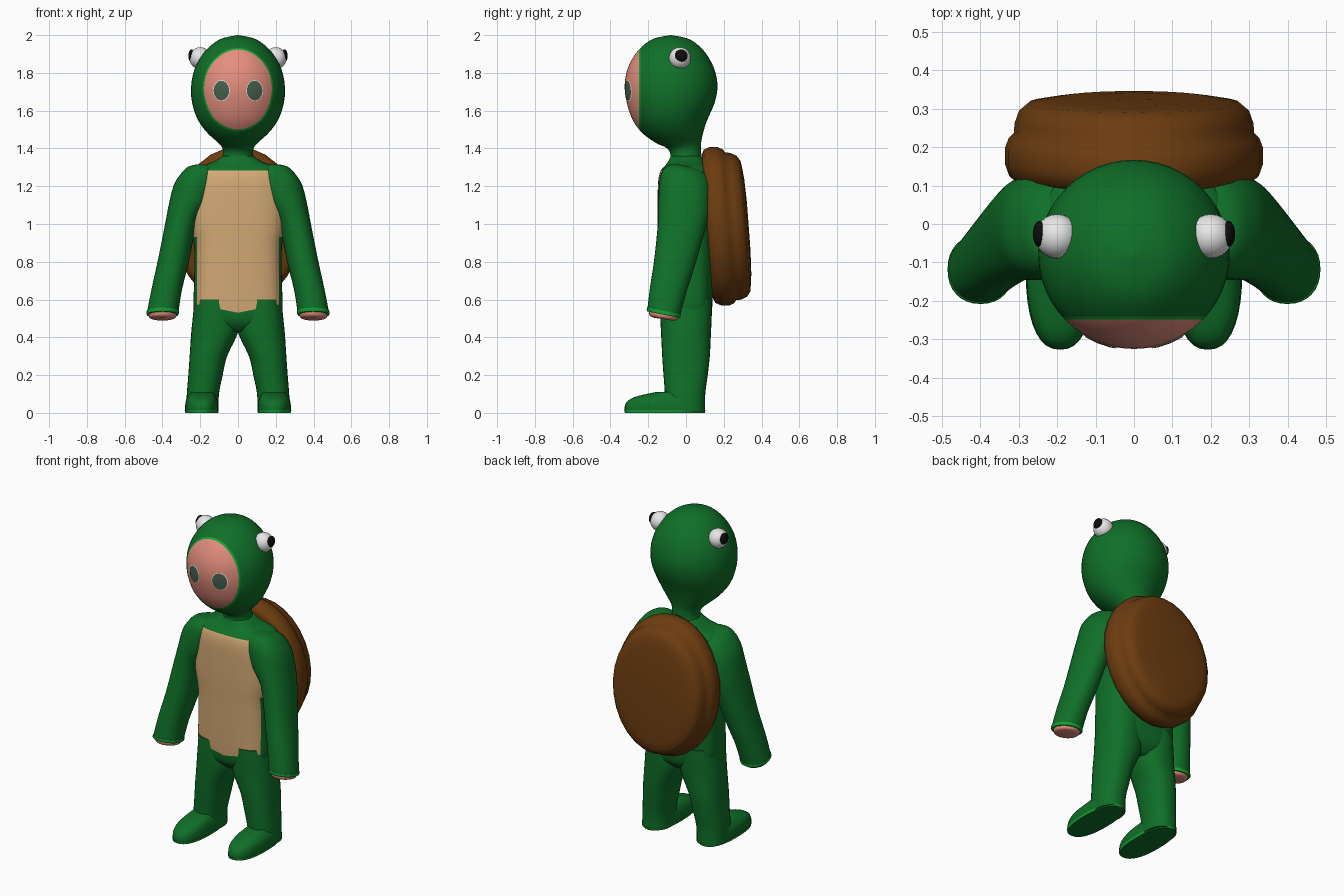
import bpy, bmesh, math
from mathutils import Vector
from mathutils.bvhtree import BVHTree

if "Cube" in bpy.data.objects:
    bpy.data.objects.remove(bpy.data.objects["Cube"])


def material(name, rgb):
    m = bpy.data.materials.new(name)
    m.diffuse_color = (*rgb, 1)
    m.use_nodes = True
    m.node_tree.nodes["Principled BSDF"].inputs["Base Color"].default_value = m.diffuse_color
    return m


GREEN = material("green", (0.005, 0.16, 0.022))
TRIM = material("bright green", (0.006, 0.36, 0.035))
BROWN = material("brown", (0.15, 0.045, 0.005))
TAN = material("tan", (0.66, 0.40, 0.18))
PINK = material("pink", (0.78, 0.27, 0.21))
WHITE = material("white", (0.8, 0.8, 0.8))
BLACK = material("black", (0.004, 0.004, 0.004))
GREY = material("grey green", (0.065, 0.12, 0.075))


def finish(bm, name, mats, angle=50):
    bmesh.ops.recalc_face_normals(bm, faces=bm.faces)
    me = bpy.data.meshes.new(name)
    bm.to_mesh(me)
    bm.free()
    for m in mats:
        me.materials.append(m)
    ob = bpy.data.objects.new(name, me)
    bpy.context.collection.objects.link(ob)
    bpy.ops.object.select_all(action='DESELECT')
    bpy.context.view_layer.objects.active = ob
    ob.select_set(True)
    bpy.ops.object.shade_smooth_by_angle(angle=math.radians(angle))
    return ob


def smooth_rings(rings, steps):
    """Catmull-Rom interpolation between section rings."""
    out = []
    for i in range(len(rings) - 1):
        p0, p1 = rings[max(i - 1, 0)], rings[i]
        p2, p3 = rings[i + 1], rings[min(i + 2, len(rings) - 1)]
        for k in range(steps):
            t = k / steps
            out.append([0.5 * (2 * b + (c - a) * t + (2 * a - 5 * b + 4 * c - d) * t * t
                               + (3 * b - a - 3 * c + d) * t ** 3)
                        for a, b, c, d in zip(p0, p1, p2, p3)])
    return out + [rings[-1]]


def loft(rings, side=1, power=2.0, n=40, steps=3, slope=0.0):
    """Skin rings of (z, centre x, centre y, radius x, radius y)."""
    bm = bmesh.new()
    rows = []
    for z, cx, cy, rx, ry in smooth_rings(rings, steps):
        row = []
        for i in range(n):
            a = 2 * math.pi * i / n
            c, s = math.cos(a), math.sin(a)
            x = math.copysign(abs(c) ** (2 / power), c) * max(rx, 0.002)
            y = math.copysign(abs(s) ** (2 / power), s) * max(ry, 0.002)
            row.append(bm.verts.new((side * (cx + x), cy + y, z + slope * y)))
        rows.append(row)
    for r0, r1 in zip(rows, rows[1:]):
        for i in range(n):
            j = (i + 1) % n
            bm.faces.new((r0[i], r0[j], r1[j], r1[i]))
    bm.faces.new(rows[0])
    bm.faces.new(rows[-1])
    return bm


def cut(bm, co, no):
    bmesh.ops.bisect_plane(bm, geom=bm.verts[:] + bm.edges[:] + bm.faces[:],
                           plane_co=co, plane_no=no)


# Hooded head and neck, with the face opening cut at the front
head = loft([(1.30, 0, 0, .105, .10), (1.36, 0, 0, .082, .082), (1.40, 0, -.01, .082, .09),
             (1.43, 0, -.04, .105, .12), (1.48, 0, -.07, .16, .16), (1.55, 0, -.085, .212, .197),
             (1.64, 0, -.081, .243, .232), (1.73, 0, -.079, .248, .246),
             (1.82, 0, -.08, .230, .230), (1.90, 0, -.08, .186, .188),
             (1.955, 0, -.08, .132, .135), (1.985, 0, -.08, .077, .08), (2.0, 0, -.08, .0, .0)],
            n=48)
for y in (-.240, -.249):
    cut(head, (0, y, 0), (0, 1, 0))
for f in head.faces:
    y = f.calc_center_median().y
    f.material_index = 2 if y < -.249 else 1 if y < -.240 else 0
surface = BVHTree.FromBMesh(head)


# Face eyes: thin discs wrapped on the face
def face_disc(name, cx, cz, rx, rz, lift, mat):
    bm = bmesh.new()
    rows = []
    for k in (0.02, .35, .7, 1):
        row = []
        for i in range(24):
            a = math.tau * i / 24
            x, z = cx + k * rx * math.cos(a), cz + k * rz * math.sin(a)
            hit = surface.ray_cast(Vector((x, -1, z)), Vector((0, 1, 0)))[0]
            row.append(bm.verts.new((x, hit.y - lift, z)))
        rows.append(row)
    bm.faces.new(rows[0])
    for r0, r1 in zip(rows, rows[1:]):
        for i in range(24):
            j = (i + 1) % 24
            bm.faces.new((r0[i], r0[j], r1[j], r1[i]))
    ob = finish(bm, name, [mat])
    # keep the open disc facing forwards
    if ob.data.polygons[0].normal.y > 0:
        ob.data.flip_normals()


finish(head, "hooded_head", [GREEN, TRIM, PINK])


def ellipsoid(name, centre, radii, mat):
    bm = bmesh.new()
    bmesh.ops.create_uvsphere(bm, u_segments=24, v_segments=14, radius=1)
    bmesh.ops.scale(bm, vec=radii, verts=bm.verts)
    bmesh.ops.translate(bm, vec=centre, verts=bm.verts)
    finish(bm, name, [mat])


# Torso with a tan belly panel
torso = loft([(.43, 0, 0, .08, .08), (.47, 0, 0, .17, .12), (.53, 0, 0, .232, .137),
              (.70, 0, 0, .232, .143), (.88, 0, 0, .232, .147), (1.0, 0, 0, .252, .15),
              (1.15, 0, 0, .255, .15), (1.23, 0, 0, .25, .147), (1.28, 0, 0, .235, .135),
              (1.305, 0, 0, .205, .115), (1.325, 0, 0, .14, .098), (1.36, 0, 0, .08, .08)],
             power=3, n=56)
for s in (-1, 1):
    cut(torso, (s * .216, 0, 0), (1, 0, 0))
    cut(torso, (s * .24, 0, 0), (1, 0, 0))
    cut(torso, (0, 0, .53), (-s * .2, 0, 1))
for z in (.93, 1.16, 1.283):
    cut(torso, (0, 0, z), (0, 0, 1))
for f in torso.faces:
    c = f.calc_center_median()
    ax = abs(c.x)
    wide = .24 if .93 < c.z < 1.16 else .216
    if c.y < -.03 and .53 + .2 * ax < c.z < 1.283 and ax < wide:
        f.material_index = 1
finish(torso, "torso", [GREEN, TAN])

# Shell: domed oval with a stepped rim, leaning slightly
PROFILE = [(.02, .10), (.90, .10), (.965, .112), (1, .145), (1, .185), (.97, .212),
           (.93, .225), (.925, .25), (.89, .283), (.82, .303), (.72, .309),
           (.6, .315), (.3, .32), (.02, .32)]
shell = bmesh.new()
rows = []
for r, y in PROFILE:
    rows.append([shell.verts.new((.336 * r * math.cos(a), y + .012 - .045 * r * math.sin(a) * .7,
                                  .988 + .42 * r * math.sin(a)))
                 for a in (math.tau * i / 28 for i in range(28))])
for r0, r1 in zip(rows, rows[1:]):
    for i in range(28):
        j = (i + 1) % 28
        shell.faces.new((r0[i], r0[j], r1[j], r1[i]))
shell.faces.new(rows[0])
shell.faces.new(rows[-1])
finish(shell, "shell", [BROWN], 60)

for s, tag in ((1, "left"), (-1, "right")):
    # Sleeved arm
    arm = loft([(1.308, .19, 0, .03, .04), (1.295, .195, 0, .075, .09),
                (1.26, .20, 0, .105, .124), (1.20, .22, -.003, .122, .138),
                (1.10, .255, -.008, .112, .138), (1.0, .30, -.022, .086, .125),
                (.80, .343, -.060, .083, .107), (.65, .378, -.095, .081, .095),
                (.535, .398, -.117, .083, .087)], s, 2.2, 32, slope=-.2)
    finish(arm, tag + "_arm", [GREEN])
    cuff = loft([(.539, .398, -.117, .085, .089), (.527, .399, -.118, .086, .090),
                 (.520, .399, -.118, .083, .087)], s, 2.2, 32, 1, -.2)
    finish(cuff, tag + "_cuff", [TRIM])
    hand = loft([(.55, .397, -.117, .074, .078), (.515, .399, -.118, .074, .078),
                 (.502, .4, -.119, .066, .07), (.496, .4, -.119, .045, .05)],
                s, 2, 24, 2, -.15)
    finish(hand, tag + "_hand", [PINK])

    # Leg
    leg = loft([(.60, .118, 0, .112, .138), (.50, .120, 0, .12, .136), (.42, .125, 0, .123, .132),
                (.30, .157, 0, .099, .126), (.20, .172, -.002, .091, .117),
                (.10, .186, -.005, .085, .107), (.005, .189, -.005, .086, .106)], s, 2.3, 32)
    finish(leg, tag + "_leg", [GREEN])

    # Foot with a bright band round the sole
    foot = loft([(.012, .192, -.112, .088, .213), (.03, .192, -.112, .088, .213),
                 (.055, .192, -.111, .086, .205), (.075, .192, -.106, .08, .186),
                 (.092, .19, -.095, .07, .15), (.11, .19, -.07, .055, .09)], s, 2.4, 36, 2)
    finish(foot, tag + "_foot", [GREEN])
    sole = loft([(0, .192, -.112, .087, .212), (.014, .192, -.112, .090, .215)],
                s, 2.4, 36, 1)
    for f in sole.faces:
        f.material_index = 1 if len(f.verts) > 4 else 0
    finish(sole, tag + "_sole", [TRIM, GREEN], 40)

    # Bulging side eye on the hood and its pupil
    ellipsoid(tag + "_hood_eye", (s * .200, -.032, 1.878), (.057, .058, .058), WHITE)
    ellipsoid(tag + "_hood_pupil", (s * .246, -.026, 1.890), (.017, .034, .034), BLACK)

    # Face eye with a pale outline
    face_disc(tag + "_eye_outline", s * .088, 1.706, .045, .056, .002, WHITE)
    face_disc(tag + "_eye", s * .088, 1.706, .041, .052, .004, GREY)
